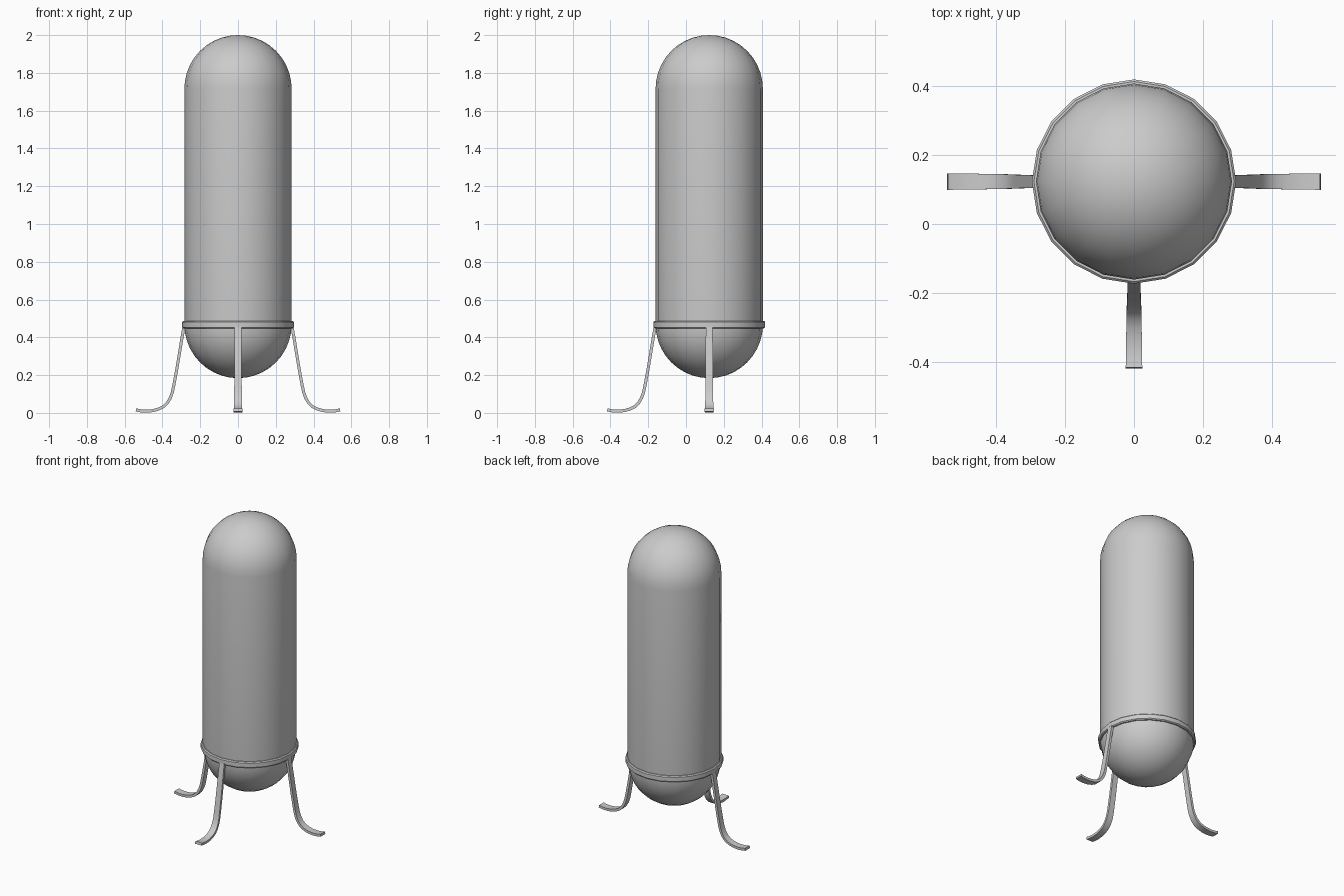
import bpy, bmesh, math
from mathutils import Vector

if "Cube" in bpy.data.objects:
    bpy.data.objects.remove(bpy.data.objects["Cube"])

SIDES = 20
CY = 0.123          # tank axis sits behind the origin
R = 0.284


def finish(name, bm, angle):
    bmesh.ops.recalc_face_normals(bm, faces=bm.faces)
    me = bpy.data.meshes.new(name)
    bm.to_mesh(me)
    bm.free()
    ob = bpy.data.objects.new(name, me)
    ob.location.y = CY
    bpy.context.collection.objects.link(ob)
    bpy.ops.object.select_all(action='DESELECT')
    ob.select_set(True)
    bpy.context.view_layer.objects.active = ob
    bpy.ops.object.shade_smooth_by_angle(angle=math.radians(angle))
    return ob


def lathe(name, profile, closed, angle):
    """Spin an (r, z) profile about the tank axis."""
    bm = bmesh.new()
    vs = [bm.verts.new((0, r, z)) for r, z in profile]
    es = [bm.edges.new(p) for p in zip(vs, vs[1:])]
    if closed:
        es.append(bm.edges.new((vs[-1], vs[0])))
    bmesh.ops.spin(bm, geom=vs + es, cent=(0, 0, 0), axis=(0, 0, 1),
                   angle=math.tau, steps=SIDES)
    bmesh.ops.remove_doubles(bm, verts=bm.verts, dist=1e-5)
    return finish(name, bm, angle)


# Capsule tank: two hemispheres joined by a straight wall
arc = [math.radians(90 * i / 10) for i in range(11)]
bottom = [(R * math.sin(a), 0.468 - R * math.cos(a)) for a in arc]
top = [(R * math.cos(a), 1.716 + R * math.sin(a)) for a in arc]
lathe("tank", bottom + top, False, 40)

# Support band with bevelled outer edges
lathe("support_ring", [(0.276, 0.447), (0.290, 0.447), (0.296, 0.453),
                       (0.296, 0.481), (0.290, 0.487), (0.276, 0.487)], True, 30)

# Curved strip legs: centre line as (distance from axis, z)
PATH = [(0.285, 0.462), (0.296, 0.400), (0.310, 0.315), (0.325, 0.225),
        (0.340, 0.145), (0.348, 0.108), (0.358, 0.080), (0.373, 0.054),
        (0.393, 0.034), (0.418, 0.021), (0.450, 0.012), (0.485, 0.009),
        (0.515, 0.011), (0.540, 0.016)]
THICK = 0.016


def leg(name, turn):
    bm = bmesh.new()
    rings = []
    pts = [Vector(p) for p in PATH]
    for i, p in enumerate(pts):
        t = (pts[min(i + 1, len(pts) - 1)] - pts[max(i - 1, 0)]).normalized()
        n = Vector((-t.y, t.x)) * THICK / 2
        w = 0.018 + 0.006 * i / (len(pts) - 1)      # slightly wider at the foot
        rings.append([bm.verts.new((q.x, s, q.y)) for q, s in
                      ((p + n, -w), (p + n, w), (p - n, w), (p - n, -w))])
    for a, b in zip(rings, rings[1:]):
        for k in range(4):
            bm.faces.new((a[k], a[(k + 1) % 4], b[(k + 1) % 4], b[k]))
    bm.faces.new(rings[0])
    bm.faces.new(rings[-1])
    ob = finish(name, bm, 40)
    ob.rotation_euler.z = math.radians(turn)


for name, turn in (("right_leg", 0), ("left_leg", 180), ("front_leg", -90)):
    leg(name, turn)
